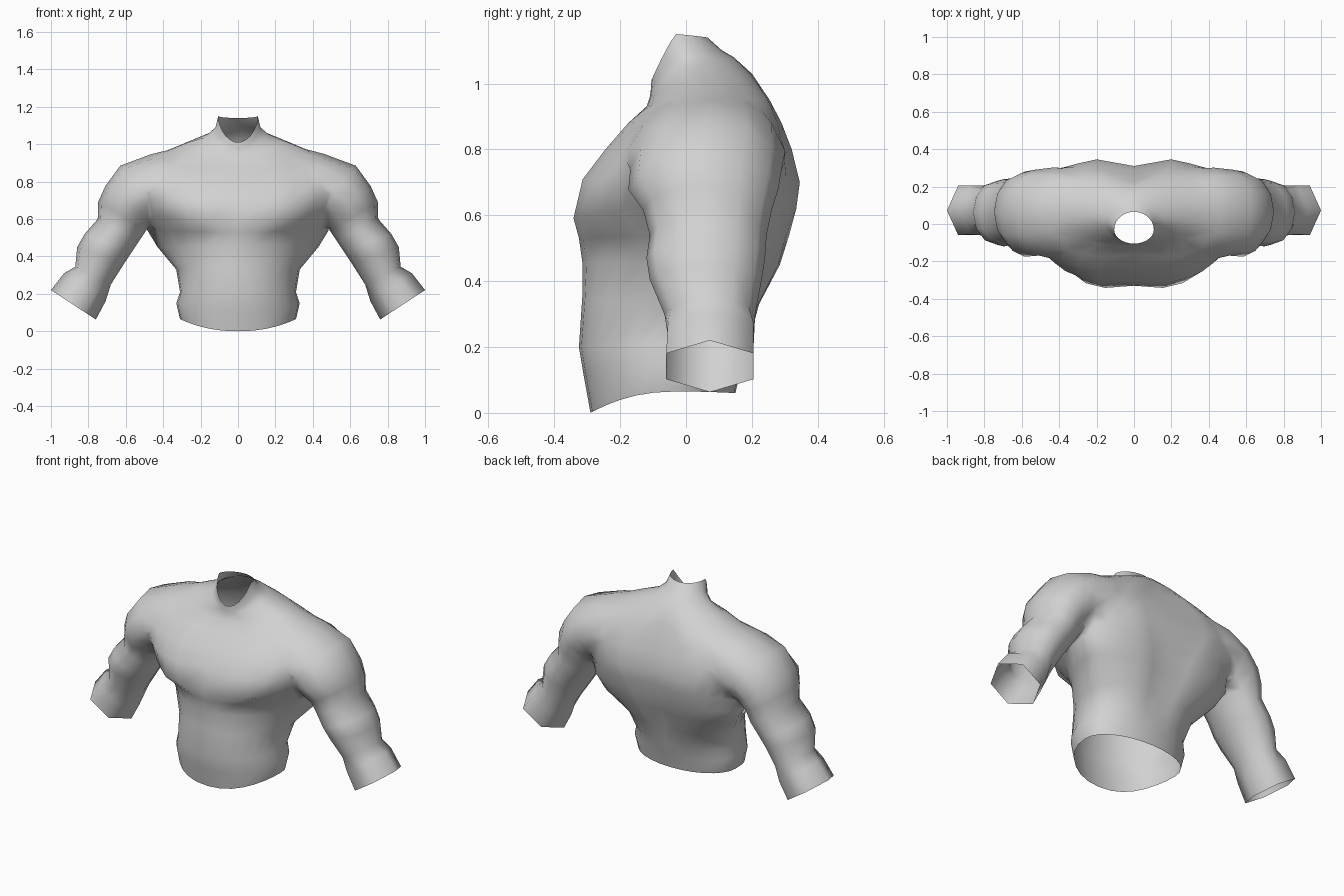
import bpy, bmesh, math
from mathutils import Vector

if "Cube" in bpy.data.objects:
    bpy.data.objects.remove(bpy.data.objects["Cube"])

skin = bpy.data.materials.new("light grey")
skin.diffuse_color = (0.64, 0.64, 0.64, 1)
skin.use_nodes = True
skin.node_tree.nodes["Principled BSDF"].inputs["Base Color"].default_value = skin.diffuse_color


def loft(name, rings):
    """Closed loft through rings of points; returns object and end cap centres."""
    bm = bmesh.new()
    vs = [[bm.verts.new(p) for p in r] for r in rings]
    n = len(vs[0])
    for a, b in zip(vs, vs[1:]):
        for i in range(n):
            j = (i + 1) % n
            bm.faces.new((a[i], a[j], b[j], b[i]))
    ends = []
    for r in (vs[0], vs[-1]):
        c = bm.verts.new(sum((v.co for v in r), Vector()) / n)
        ends.append(c.co.copy())
        for i in range(n):
            bm.faces.new((r[i], r[(i + 1) % n], c))
    bmesh.ops.recalc_face_normals(bm, faces=bm.faces)
    me = bpy.data.meshes.new(name)
    bm.to_mesh(me)
    bm.free()
    ob = bpy.data.objects.new(name, me)
    bpy.context.collection.objects.link(ob)
    me.materials.append(skin)
    return ob, ends


# torso: side z, front z, back z, half width, side y, front y, back y,
# front squareness, back squareness
TORSO = [
    (0.065, 0.00, 0.06, 0.31, -0.03, -0.29, 0.15, 2.2, 2.1),
    (0.15, 0.11, 0.15, 0.33, -0.03, -0.31, 0.17, 2.1, 2.1),
    (0.21, 0.20, 0.21, 0.31, -0.03, -0.325, 0.19, 2.1, 2.1),
    (0.33, 0.35, 0.33, 0.33, 0.02, -0.315, 0.24, 2.0, 2.2),
    (0.45, 0.46, 0.45, 0.43, 0.13, -0.315, 0.295, 1.75, 2.2),
    (0.54, 0.53, 0.54, 0.485, 0.14, -0.325, 0.32, 1.75, 2.3),
    (0.62, 0.59, 0.62, 0.49, 0.08, -0.35, 0.34, 2.6, 2.8),
    (0.70, 0.71, 0.70, 0.51, 0.07, -0.32, 0.35, 3.1, 3.2),
    (0.80, 0.80, 0.80, 0.53, 0.07, -0.25, 0.325, 3.1, 3.2),
    (0.88, 0.88, 0.88, 0.51, 0.07, -0.18, 0.295, 2.7, 2.7),
    (0.955, 0.93, 0.95, 0.39, 0.07, -0.12, 0.265, 2.3, 2.3),
    (1.01, 0.96, 1.03, 0.28, 0.05, -0.11, 0.20, 2.1, 2.1),
    (1.055, 0.98, 1.08, 0.16, 0.02, -0.107, 0.145, 2.0, 2.0),
    (1.09, 0.99, 1.10, 0.12, -0.01, -0.106, 0.11, 2.0, 2.0),
    (1.15, 1.01, 1.14, 0.106, -0.03, -0.105, 0.065, 2.0, 2.0),
]


def torso_ring(zs, zf, zb, w, ys, yf, yb, pf, pb, n=28):
    pts = []
    for i in range(n):
        t = 2 * math.pi * i / n
        c, s = math.cos(t), math.sin(t)
        p = pb if s > 0 else pf
        x = w * math.copysign(abs(c) ** (2 / p), c)
        k = abs(s) ** (2 / p)
        y = ys + k * ((yb if s > 0 else yf) - ys)
        drop = abs(s) ** (1.2 if zs > 1.03 else 2)   # rounder neckline
        z = zs + drop * ((zb if s > 0 else zf) - zs)
        # spine groove and chest line
        if s > 0 and 0.3 < zs < 1.0:
            y -= 0.04 * math.exp(-(x / 0.08) ** 2)
        elif s < 0 and 0.6 < zs < 0.9:
            y += 0.02 * math.exp(-(x / 0.06) ** 2)
        pts.append((x, y, z))
    return pts


# arm: outer x, outer z, inner x, inner z, front y, back y
ARM = [
    (0.34, 0.965, 0.30, 0.66, -0.15, 0.28),
    (0.49, 0.96, 0.39, 0.64, -0.18, 0.32),
    (0.63, 0.885, 0.43, 0.61, -0.18, 0.305),
    (0.71, 0.775, 0.46, 0.58, -0.175, 0.28),
    (0.748, 0.69, 0.49, 0.54, -0.13, 0.26),
    (0.75, 0.60, 0.53, 0.48, -0.11, 0.245),
    (0.82, 0.52, 0.57, 0.42, -0.12, 0.24),
    (0.86, 0.45, 0.61, 0.36, -0.11, 0.23),
    (0.87, 0.345, 0.68, 0.25, -0.065, 0.21),
    (0.93, 0.31, 0.708, 0.16, -0.055, 0.205),
    (1.0, 0.22, 0.76, 0.063, -0.06, 0.205),
]


def arm_ring(side, ox, oz, ix, iz, yf, yb, n=12):
    pts = []
    wrist = ox > 0.9            # the forearm ends in a hexagon
    for i in range(n):
        t = 2 * math.pi * i / n
        r = 0.866 if wrist and i % 2 else 1
        k = (1 + r * math.cos(t)) / 2
        half = (yb - yf) / 2 / (0.866 if wrist else 1)
        pts.append((side * (ix + (ox - ix) * k),
                    (yf + yb) / 2 + half * r * math.sin(t),
                    iz + (oz - iz) * k))
    return pts


# join arms to torso
torso, openings = loft("torso", [torso_ring(*r) for r in TORSO])
for side, label in ((1, "left_arm"), (-1, "right_arm")):
    arm, ends = loft(label, [arm_ring(side, *r) for r in ARM])
    openings.append(ends[1])
    m = torso.modifiers.new(label, 'BOOLEAN')
    m.operation = 'UNION'
    m.solver = 'EXACT'
    m.object = arm
joined = bpy.data.meshes.new_from_object(
    torso.evaluated_get(bpy.context.evaluated_depsgraph_get()))
torso.modifiers.clear()
torso.data = joined
for label in ("left_arm", "right_arm"):
    bpy.data.objects.remove(bpy.data.objects[label])

# open the neck, waist and wrists, then soften the shoulder seams
bm = bmesh.new()
bm.from_mesh(joined)
caps = [v for v in bm.verts if any((v.co - c).length < 0.004 for c in openings)]
bmesh.ops.delete(bm, geom=caps, context='VERTS')
bmesh.ops.remove_doubles(bm, verts=bm.verts, dist=0.02)
bmesh.ops.triangulate(bm, faces=[f for f in bm.faces if len(f.verts) > 4])
seam = [v for v in bm.verts if 0.28 < abs(v.co.x) < 0.58 and v.co.z > 0.56]
for _ in range(2):
    bmesh.ops.smooth_vert(bm, verts=seam, factor=0.4,
                          use_axis_x=True, use_axis_y=True, use_axis_z=True)
bmesh.ops.recalc_face_normals(bm, faces=bm.faces)
for f in bm.faces:
    f.smooth = True
    f.material_index = 0
bm.to_mesh(joined)
bm.free()
